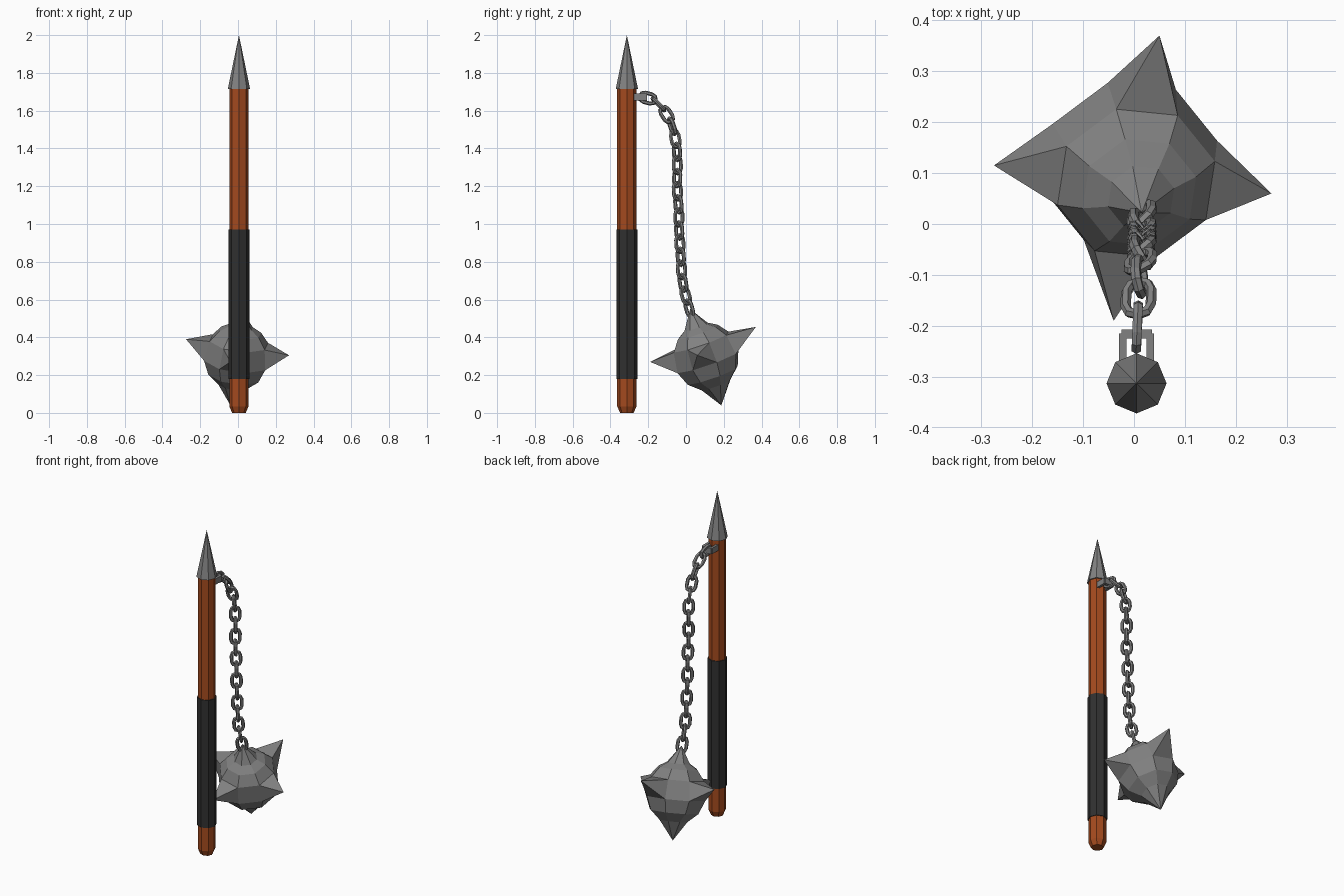
import bpy, bmesh, math
from mathutils import Vector, Matrix

if "Cube" in bpy.data.objects:
    bpy.data.objects.remove(bpy.data.objects["Cube"])

AX, AY = 0.005, -0.313  # shaft axis


def material(name, rgb):
    m = bpy.data.materials.new(name)
    m.diffuse_color = (*rgb, 1)
    m.use_nodes = True
    m.node_tree.nodes["Principled BSDF"].inputs["Base Color"].default_value = m.diffuse_color
    return m


wood = material("wood", (0.37, 0.068, 0.013))
leather = material("leather", (0.03, 0.03, 0.03))
metal = material("metal", (0.22, 0.22, 0.22))


def finish(bm, name, mat=metal):
    bmesh.ops.recalc_face_normals(bm, faces=bm.faces[:])
    me = bpy.data.meshes.new(name)
    bm.to_mesh(me)
    bm.free()
    me.materials.append(mat)
    ob = bpy.data.objects.new(name, me)
    bpy.context.collection.objects.link(ob)
    return ob


def lathe(name, profile, mat=metal, n=8):
    """Octagonal solid of (radius, z) rings on the shaft axis; radius 0 makes a tip."""
    bm = bmesh.new()
    rings = []
    for r, z in profile:
        count = n if r else 1
        rings.append([bm.verts.new((AX + r * math.cos(math.tau * i / n),
                                    AY + r * math.sin(math.tau * i / n), z)) for i in range(count)])
    for a, b in zip(rings, rings[1:]):
        for i in range(n):
            j = (i + 1) % n
            bm.faces.new((a[i], a[j], b[0]) if len(b) == 1 else (a[i], a[j], b[j], b[i]))
    for ring in (rings[0], rings[-1]):
        if len(ring) > 1:
            bm.faces.new(ring)
    return finish(bm, name, mat)


# Shaft, grip and pointed cap
lathe("shaft", [(0.036, 0), (0.051, 0.035), (0.051, 1.73)], wood)
lathe("grip", [(0.056, 0.18), (0.056, 0.97)], leather)
lathe("spear_tip", [(0.059, 1.715), (0, 2.0)])

# Staple holding the chain: two prongs and a crossbar
bm = bmesh.new()
for centre, size in (((-0.022, -0.25, 1.673), (0.015, 0.07, 0.036)),
                     ((0.032, -0.25, 1.673), (0.015, 0.07, 0.036)),
                     ((0.005, -0.216, 1.673), (0.06, 0.017, 0.036))):
    bmesh.ops.create_cube(bm, size=1, matrix=Matrix.Translation(centre) @ Matrix.Diagonal((*size, 1)))
finish(bm, "staple")

# Chain: stadium-shaped links, alternately turned, spaced along a hanging path
path = [Vector((0.005 + 0.01 * min(i / 4, 1), y, z)) for i, (y, z) in enumerate([
    (-0.235, 1.675), (-0.18, 1.668), (-0.12, 1.607), (-0.072, 1.53), (-0.05, 1.42),
    (-0.045, 1.315), (-0.048, 1.18), (-0.037, 1.075), (-0.038, 0.98), (-0.03, 0.865),
    (-0.025, 0.77), (-0.018, 0.68), (0.004, 0.6), (0.026, 0.52)])]


def along(d):
    for a, b in zip(path, path[1:]):
        seg = (b - a).length
        if d <= seg:
            return a.lerp(b, d / seg)
        d -= seg
    return path[-1]


def add_link(bm, a, b, turn, wire=0.0105, width=0.025, sides=6):
    t = (b - a).normalized()
    x = Vector((1, 0, 0))
    x = (x - t * x.dot(t)).normalized()
    side = Matrix.Rotation(turn, 3, t) @ x
    normal = t.cross(side)
    half = (b - a).length / 2 + wire - width
    mid = (a + b) / 2
    rings = []
    for k in range(10):
        end = 1 if k < 5 else -1
        ang = math.pi * (k - (0 if k < 5 else 1)) / 4
        out = side * math.cos(ang) + t * math.sin(ang)
        p = mid + t * (half * end) + out * width
        rings.append([bm.verts.new(p + out * (wire * math.cos(math.tau * s / sides))
                                   + normal * (wire * math.sin(math.tau * s / sides)))
                      for s in range(sides)])
    for k in range(10):
        r, q = rings[k], rings[(k + 1) % 10]
        for s in range(sides):
            u = (s + 1) % sides
            bm.faces.new((r[s], r[u], q[u], q[s]))


total = sum((b - a).length for a, b in zip(path, path[1:]))
links = 18
bm = bmesh.new()
for i in range(links):
    turn = 90 * (i % 2 == 0) - min(8 * i, 40)
    add_link(bm, along(total * i / links), along(total * (i + 1) / links - 1e-5), math.radians(turn))
finish(bm, "chain")

# Spiked ball: tilted eight-sided sphere, drawn-out poles, four pyramid spikes
c = Vector((-0.005, 0.107, 0.298))
R = 0.18
top, bottom = Vector((0.015, 0.022, 0.55)), Vector((-0.04, 0.187, 0.04))
tips = [Vector((0.27, 0.06, 0.305)), Vector((0.05, 0.37, 0.455)),
        Vector((-0.275, 0.115, 0.39)), Vector((-0.04, -0.19, 0.27))]
u = (tips[0] - tips[2]).normalized()
w = u.cross(tips[1] - tips[3]).normalized()
v = w.cross(u)
bm = bmesh.new()
rings = []
for lat in map(math.radians, (-62, -36, -9, 27, 50, 68)):
    ring = []
    for i in range(8):
        a = math.radians(45 * i - 22.5)
        ring.append(bm.verts.new(c + R * (math.cos(lat) * (u * math.cos(a) + v * math.sin(a))
                                          + w * math.sin(lat))))
    rings.append(ring)
lo, hi = bm.verts.new(bottom), bm.verts.new(top)
points = [bm.verts.new(p) for p in tips]
for i in range(8):
    j = (i + 1) % 8
    bm.faces.new((rings[0][j], rings[0][i], lo))
    bm.faces.new((rings[-1][i], rings[-1][j], hi))
    for k in range(len(rings) - 1):
        quad = (rings[k][i], rings[k][j], rings[k + 1][j], rings[k + 1][i])
        if k == 2 and i % 2 == 0:
            for m in range(4):
                bm.faces.new((quad[m], quad[(m + 1) % 4], points[i // 2]))
        else:
            bm.faces.new(quad)
finish(bm, "spiked_ball")
